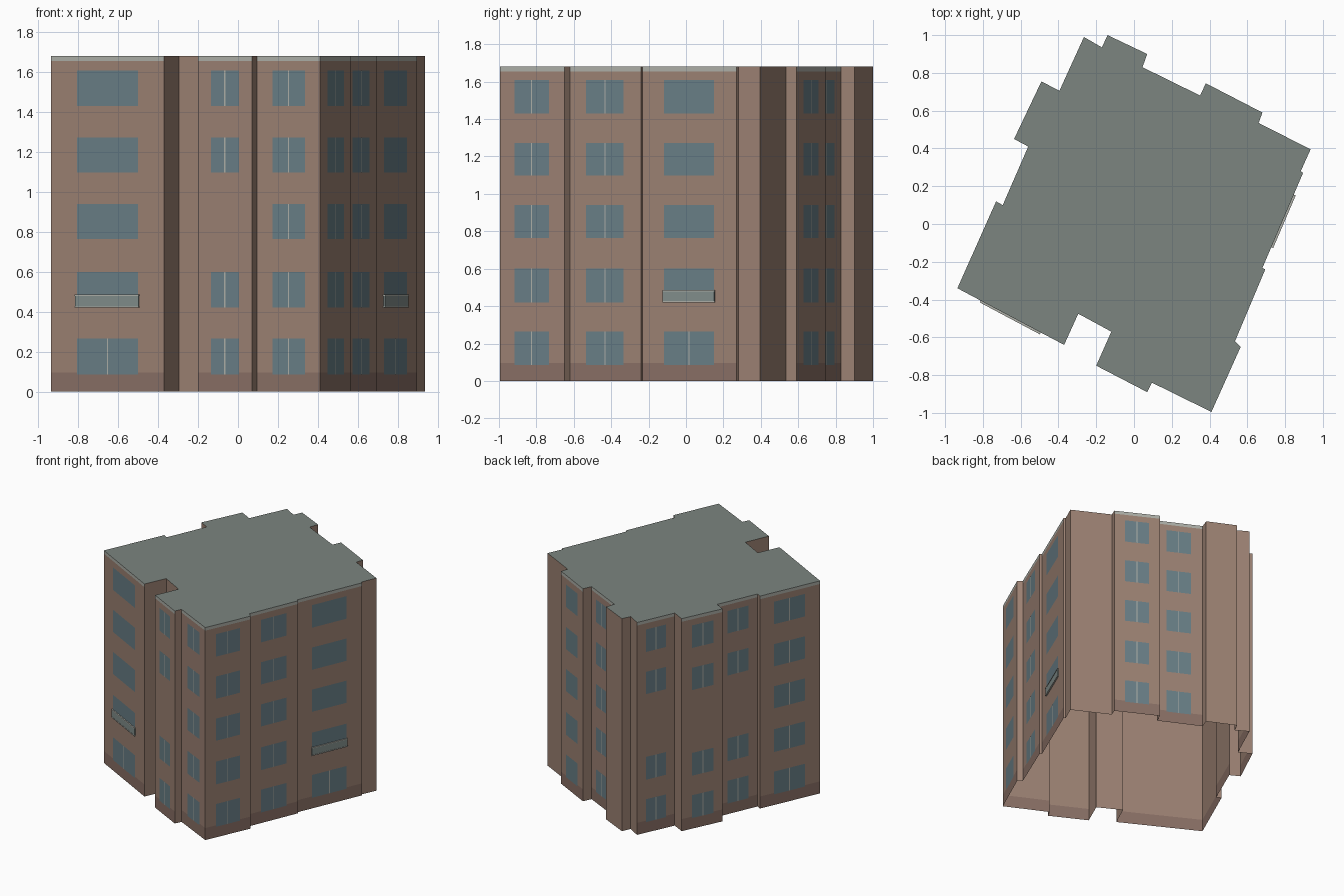
import bpy, bmesh
from mathutils import Vector

if "Cube" in bpy.data.objects:
    bpy.data.objects.remove(bpy.data.objects["Cube"])

H, BASE, TRIM = 1.68, 0.095, 1.655
FLOORS = [(0.085, 0.265), (0.42, 0.60), (0.765, 0.94), (1.097, 1.273), (1.43, 1.608)]
ALL, NO_MID = (0, 1, 2, 3, 4), (0, 1, 3, 4)


def mat(name, r, g, b):
    m = bpy.data.materials.new(name)
    m.diffuse_color = (r, g, b, 1)
    m.use_nodes = True
    m.node_tree.nodes["Principled BSDF"].inputs["Base Color"].default_value = m.diffuse_color
    return m


WALL = mat("wall_brown", 0.33, 0.22, 0.17)
PLINTH = mat("plinth_brown", 0.25, 0.16, 0.13)
ROOF = mat("roof_grey", 0.20, 0.235, 0.215)
GLASS = mat("glass_blue", 0.14, 0.21, 0.24)
LIGHT = mat("light_trim", 0.42, 0.43, 0.39)
PANEL = mat("balcony_grey", 0.22, 0.27, 0.26)

# Footprint, counter-clockwise. Each corner starts a wall:
# (x, y, style) with style None = plain wall, or
# (window start, window end along the wall, floors, kind)
WIDE = "wide"
PAIR = "pair"
PLAN = [
    (-0.935, -0.34, (0.23, 0.77, ALL, WIDE)),
    (-0.37, -0.64, None),
    (-0.295, -0.475, None),
    (-0.12, -0.57, None),
    (-0.20, -0.75, (0.24, 0.76, NO_MID, PAIR)),
    (0.07, -0.89, None),
    (0.095, -0.84, (0.25, 0.765, ALL, PAIR)),
    (0.41, -0.995, (0.23, 0.76, ALL, PAIR)),
    (0.565, -0.65, None),
    (0.535, -0.62, (0.23, 0.755, ALL, PAIR)),
    (0.695, -0.24, None),
    (0.68, -0.232, (0.23, 0.76, ALL, WIDE)),
    (0.895, 0.27, None),
    (0.883, 0.28, None),
    (0.935, 0.395, None),
    (0.66, 0.535, None),
    (0.68, 0.59, (0.23, 0.76, ALL, PAIR)),
    (0.38, 0.745, None),
    (0.35, 0.68, (0.2, 0.74, ALL, PAIR)),
    (0.045, 0.83, None),
    (0.07, 0.90, None),
    (-0.14, 1.0, None),
    (-0.17, 0.935, None),
    (-0.265, 0.99, (0.24, 0.76, NO_MID, PAIR)),
    (-0.395, 0.705, None),
    (-0.49, 0.755, (0.25, 0.78, NO_MID, PAIR)),
    (-0.635, 0.45, None),
    (-0.56, 0.41, (0.25, 0.77, NO_MID, PAIR)),
    (-0.695, 0.10, None),
    (-0.73, 0.12, (0.23, 0.75, ALL, PAIR)),
]


class Part:
    """Collects quads that share a material into one object."""

    def __init__(self, name, material):
        self.name, self.material, self.bm = name, material, bmesh.new()

    def face(self, pts):
        self.bm.faces.new([self.bm.verts.new(p) for p in pts])

    def panel(self, p, q, t0, t1, z0, z1, off=0.0):
        # upright quad along wall p-q, pushed outwards by off
        n = Vector((q.y - p.y, p.x - q.x)).normalized() * off
        a, b = p.lerp(q, t0) + n, p.lerp(q, t1) + n
        self.face([(a.x, a.y, z0), (b.x, b.y, z0), (b.x, b.y, z1), (a.x, a.y, z1)])

    def box(self, p, q, t0, t1, z0, z1, off):
        # shallow box standing on wall p-q
        n = Vector((q.y - p.y, p.x - q.x)).normalized() * off
        a, b = p.lerp(q, t0), p.lerp(q, t1)
        c, d = a + n, b + n
        self.face([(c.x, c.y, z0), (d.x, d.y, z0), (d.x, d.y, z1), (c.x, c.y, z1)])
        for z, ring in ((z1, (c, d, b, a)), (z0, (a, b, d, c))):
            self.face([(v.x, v.y, z) for v in ring])
        for u, v in ((a, c), (d, b)):
            self.face([(u.x, u.y, z0), (v.x, v.y, z0), (v.x, v.y, z1), (u.x, u.y, z1)])

    def finish(self):
        bmesh.ops.remove_doubles(self.bm, verts=self.bm.verts, dist=1e-5)
        me = bpy.data.meshes.new(self.name)
        self.bm.to_mesh(me)
        self.bm.free()
        me.materials.append(self.material)
        bpy.context.collection.objects.link(bpy.data.objects.new(self.name, me))


walls = Part("walls", WALL)
plinth = Part("plinth", PLINTH)
trim = Part("roof_trim", LIGHT)
roof = Part("roof", ROOF)
glass = Part("window_glass", GLASS)
bars = Part("window_bars", LIGHT)
balcony = Part("balcony_panels", PANEL)
rails = Part("balcony_rails", LIGHT)

# Flat roof (the building is open underneath)
roof.face([(x, y, H) for x, y, _ in PLAN])

for i, (x, y, style) in enumerate(PLAN):
    nx, ny, _ = PLAN[(i + 1) % len(PLAN)]
    p, q = Vector((x, y)), Vector((nx, ny))
    if style is None:
        walls.panel(p, q, 0, 1, 0, H)
        continue
    # Decorated facade: plinth, wall and top trim
    plinth.panel(p, q, 0, 1, 0, BASE)
    walls.panel(p, q, 0, 1, BASE, TRIM)
    trim.panel(p, q, 0, 1, TRIM, H)
    t0, t1, floors, kind = style
    mid, half = (t0 + t1) / 2, 0.003 / (q - p).length
    for f in floors:
        z0, z1 = FLOORS[f]
        glass.panel(p, q, t0, t1, z0, z1, 0.002)
        if kind == PAIR or f == 0:
            bars.panel(p, q, mid - half, mid + half, z0, z1, 0.003)
    # Shallow balcony on the second storey of wide facades
    if kind == WIDE:
        balcony.box(p, q, t0 - 0.01, t1 + 0.01, 0.425, 0.48, 0.009)
        for z in (0.42, 0.478):
            rails.box(p, q, t0 - 0.012, t1 + 0.012, z, z + 0.007, 0.011)

for part in (walls, plinth, trim, roof, glass, bars, balcony, rails):
    part.finish()
